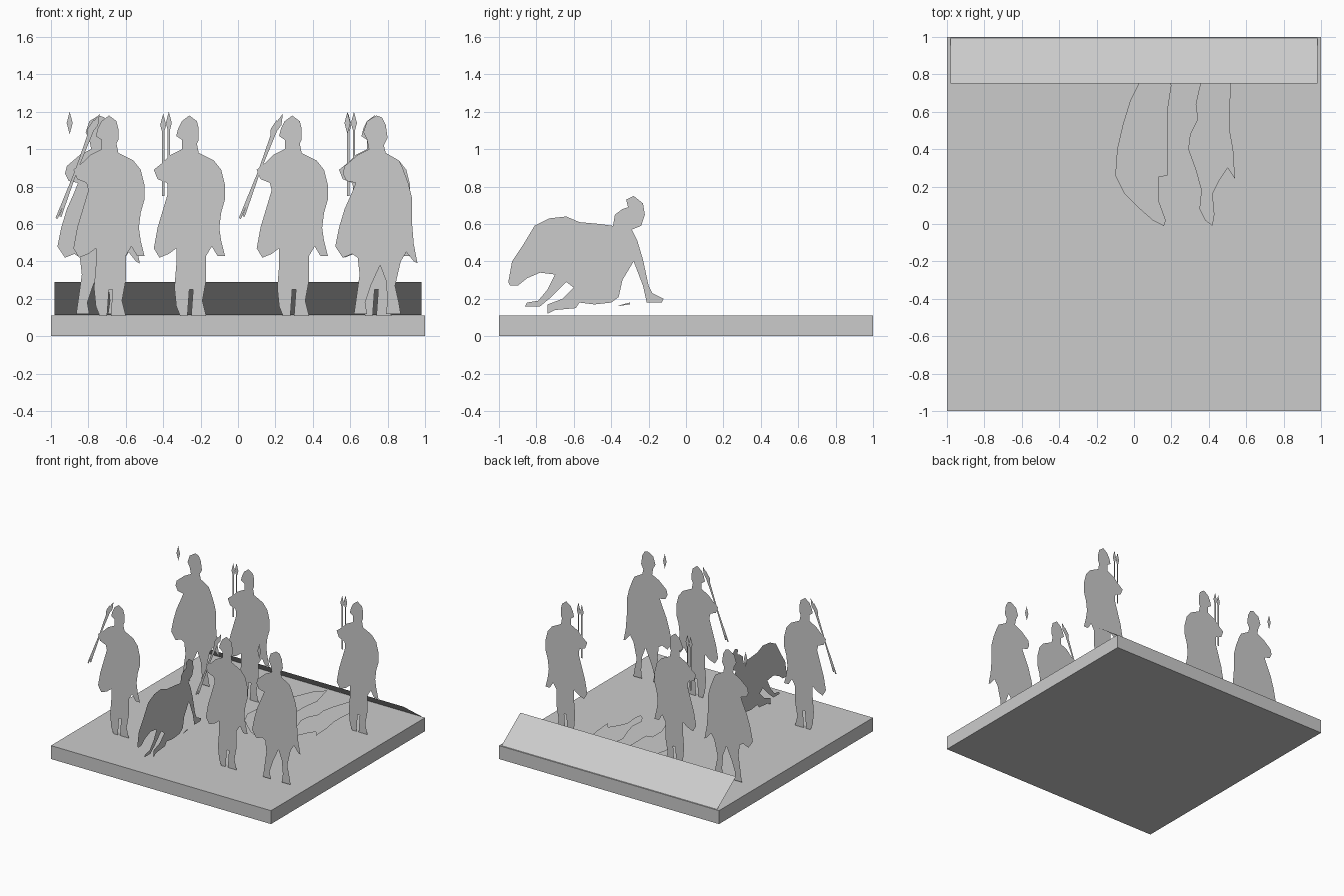
import bpy
import bmesh
from mathutils import Vector

# Remove the default object only
default_cube = bpy.data.objects.get("Cube")
if default_cube:
    bpy.data.objects.remove(default_cube, do_unlink=True)

# One plain material for the whole diorama
grey = bpy.data.materials.new("plain_grey")
grey.use_nodes = True
grey.diffuse_color = (0.6, 0.6, 0.6, 1)
grey.node_tree.nodes["Principled BSDF"].inputs["Base Color"].default_value = grey.diffuse_color


def finish(name, bm):
    """Turn a bmesh into a named, coloured object."""
    mesh = bpy.data.meshes.new(name)
    bm.to_mesh(mesh)
    bm.free()
    mesh.materials.append(grey)
    obj = bpy.data.objects.new(name, mesh)
    bpy.context.collection.objects.link(obj)
    return obj


def cutout(name, outlines, place):
    """Flat card: outlines are in hundredths, place maps (u, v) to a point."""
    bm = bmesh.new()
    for outline in outlines:
        corners = [bm.verts.new(place(u / 100, v / 100)) for u, v in outline]
        bm.faces.new(corners)
    bm.normal_update()
    bmesh.ops.triangulate(bm, faces=bm.faces[:], ngon_method='EAR_CLIP')
    return finish(name, bm)


def spear_head(tip, direction, length=12, width=1.6):
    """Leaf shaped blade ending at the tip."""
    side = Vector((-direction.y, direction.x)) * width
    middle = tip - direction * length * 0.5
    return [tip, middle + side, tip - direction * length, middle - side]


def spear(bottom, top):
    """Narrow shaft with a leaf shaped blade."""
    bottom, top = Vector(bottom), Vector(top)
    direction = (top - bottom).normalized()
    side = Vector((-direction.y, direction.x)) * 0.6
    neck = top - direction * 9
    shaft = [bottom - side, neck - side, neck + side, bottom + side]
    return [shaft, spear_head(top, direction)]


# Mounted warrior with a round shield, seen from the front
shield_rider = [
    # helmet, face and raised arm
    (0, 118), (-4, 115), (-6, 111), (-7, 107), (-4, 105), (-4, 100),
    (-10, 97), (-14, 93), (-19, 89), (-17, 84), (-12, 82),
    # leg and foot of the rider
    (-11, 78), (-14, 68), (-17, 58), (-19, 47), (-16, 42), (-11, 44), (-7, 47),
    # legs of the horse
    (-7, 38), (-8, 26), (-7, 16), (-5, 11), (-1, 11), (0, 25),
    (2, 25), (1, 11), (9, 11), (7, 19), (9, 30), (9, 43),
    # other foot and the shield
    (12, 48), (15, 43), (19, 43), (17, 51), (16, 58), (17, 66), (19, 73),
    (19, 81), (17, 89), (13, 94), (5, 98),
    # back of the helmet
    (4, 103), (5, 105), (5, 111), (4, 115),
]

# Broader mounted warrior
broad_rider = [
    # helmet, face and raised arm
    (0, 118), (-5, 115), (-7, 109), (-5, 105), (-4, 100), (-10, 97),
    (-17, 91), (-18, 87), (-16, 83), (-11, 82),
    # leg and foot of the rider
    (-13, 77), (-17, 68), (-20, 58), (-22, 48), (-18, 42), (-13, 44), (-10, 42),
    # legs of the horse
    (-9, 33), (-11, 19), (-12, 12), (-5, 12), (-6, 18), (-3, 27),
    (2, 38), (5, 30), (6, 19), (5, 12), (13, 12), (12, 18), (10, 27), (13, 40),
    # cloak
    (16, 45), (20, 40), (22, 39), (20, 49), (19, 61), (19, 74), (17, 82),
    (14, 90), (12, 94), (5, 98),
    # back of the helmet
    (4, 102), (6, 106), (5, 113), (3, 117),
]

# Beast with a fallen rider, seen from the side
beast = [
    # back, from the muzzle to the shoulder
    (-95, 29), (-93, 40), (-87, 49), (-81, 59), (-73, 63), (-64, 64),
    (-57, 61), (-46, 60), (-39, 59),
    # helmeted head
    (-38, 65), (-34, 68), (-31, 69), (-32, 73), (-28, 75), (-23, 71),
    (-22, 65), (-24, 59), (-29, 57),
    # stretched leg
    (-26, 51), (-23, 41), (-20, 27), (-18, 23), (-12, 20), (-13, 18),
    (-21, 18), (-23, 27), (-28, 40),
    # belly
    (-31, 35), (-34, 30), (-36, 21), (-40, 18), (-49, 17), (-57, 18),
    # folded legs
    (-59, 15), (-70, 14), (-74, 12), (-74, 17), (-66, 20), (-60, 26),
    (-64, 29), (-72, 21), (-78, 16), (-86, 16), (-85, 18), (-79, 19),
    (-74, 25), (-70, 33),
    # lower jaw
    (-78, 34), (-85, 31), (-90, 27), (-94, 27),
]
loose_scrap = [(-37, 16), (-30, 17), (-30, 18), (-34, 17)]

# Two fallen figures lying on the ground
fallen_left = [
    (16, -1), (10, 2), (2, 9), (-5, 16), (-10, 26), (-9, 40), (-6, 53),
    (-2, 66), (2, 74), (8, 88), (15, 94), (20, 74), (18, 61), (18, 26),
    (13, 25), (13, 13), (17, 2),
]
fallen_right = [
    (42, -1), (38, 2), (35, 8), (36, 18), (33, 29), (29, 40), (30, 48),
    (34, 56), (33, 64), (35, 73), (40, 88), (47, 94), (52, 74), (51, 61),
    (51, 51), (53, 40), (54, 24), (50, 30), (46, 24), (42, 16), (43, 5),
]

# Square base slab
BASE_TOP = 0.11
bm = bmesh.new()
bmesh.ops.create_cube(bm, size=1)
bmesh.ops.scale(bm, vec=(2, 2, BASE_TOP), verts=bm.verts)
bmesh.ops.translate(bm, vec=(0, 0, BASE_TOP / 2), verts=bm.verts)
finish("base_slab", bm)

# Sloping board along the rear edge, raised at its front
bm = bmesh.new()
board = [(-0.98, 0.75, 0.29), (0.98, 0.75, 0.29),
         (0.98, 0.995, BASE_TOP + 0.003), (-0.98, 0.995, BASE_TOP + 0.003)]
bm.faces.new([bm.verts.new(point) for point in board])
bm.normal_update()
finish("rear_slope", bm)

# Weapons held by each kind of rider
slanted_spears = spear((-28, 63), (-5, 119)) + spear((-26, 64), (-8, 116))
upright_spears = spear((-14, 75), (-14, 119)) + spear((-11, 75), (-11, 120))
loose_blade = [spear_head(Vector((-15.5, 120)), Vector((0, 1)))]

# Two rows of riders facing the front
FRONT_ROW, BACK_ROW = -0.56, 0.51
riders = [
    ("front_right_rider", shield_rider, slanted_spears, -0.69, FRONT_ROW),
    ("front_middle_rider", shield_rider, slanted_spears, 0.29, FRONT_ROW),
    ("front_left_rider", broad_rider, loose_blade, 0.74, FRONT_ROW),
    ("back_right_rider", broad_rider, loose_blade, -0.745, BACK_ROW),
    ("back_middle_rider", shield_rider, upright_spears, -0.26, BACK_ROW),
    ("back_left_rider", shield_rider, upright_spears, 0.73, BACK_ROW),
]
for name, body, weapons, x, y in riders:
    cutout(name, [body] + weapons, lambda u, v: (x + u, y, v))

# Beast card, standing sideways
cutout("beast_and_fallen_rider", [beast, loose_scrap], lambda u, v: (-0.25, u, v))

# Fallen figures, flat just above the base
for name, outline in (("fallen_left", fallen_left), ("fallen_right", fallen_right)):
    card = cutout(name, [outline], lambda u, v: (u, v, BASE_TOP + 0.018))
    # make the upper side the visible front of the card
    if card.data.polygons[0].normal.z < 0:
        card.data.flip_normals()
